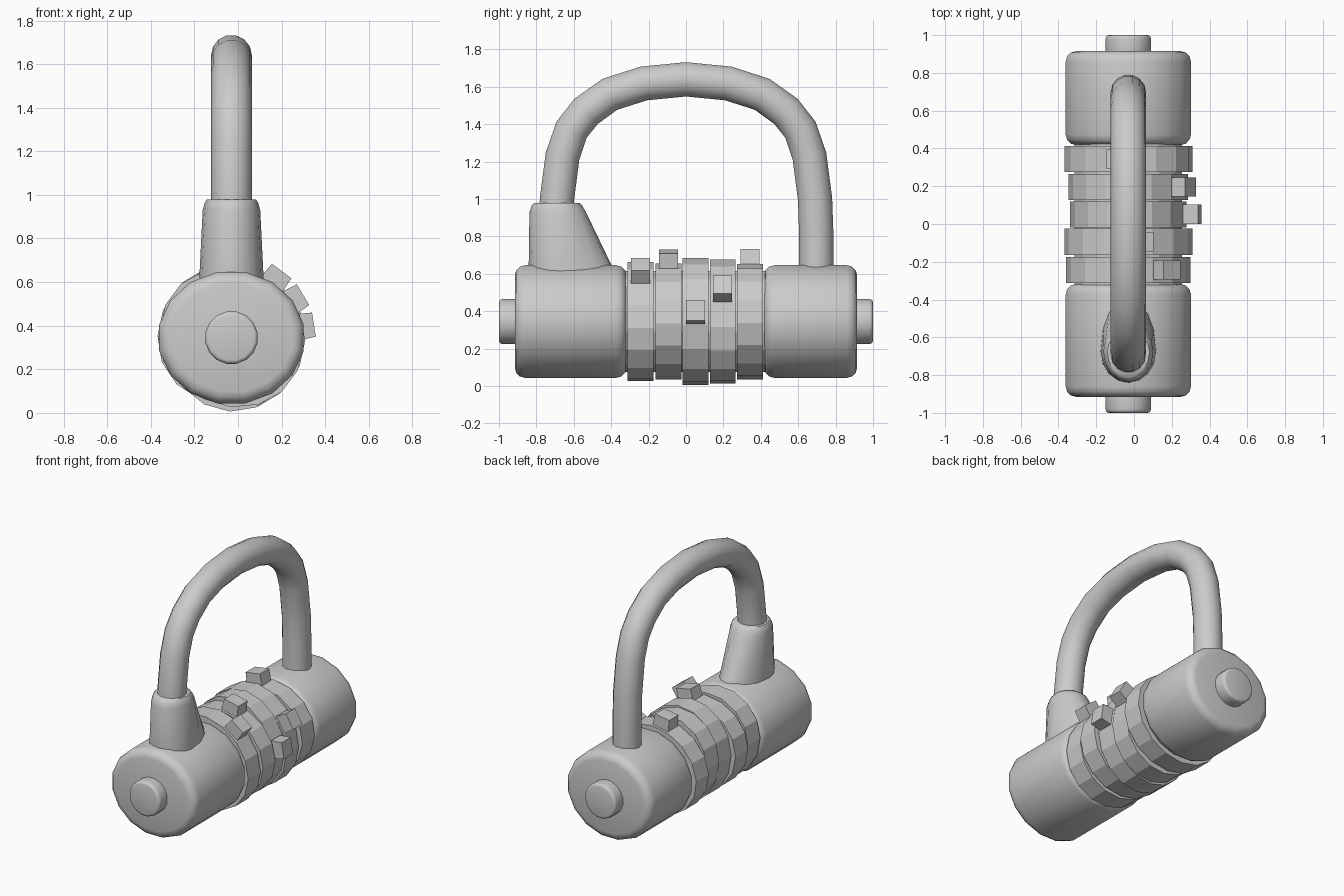
import bpy, bmesh
from math import sin, cos, pi, radians
from mathutils import Matrix, Vector

if "Cube" in bpy.data.objects:
    bpy.data.objects.remove(bpy.data.objects["Cube"])

CX, CZ = -0.03, 0.345      # axis of the lock body


def loft(name, rings, smooth=None):
    """Skin a list of closed rings and cap both ends."""
    bm = bmesh.new()
    rows = [[bm.verts.new(p) for p in ring] for ring in rings]
    n = len(rows[0])
    for a, b in zip(rows, rows[1:]):
        for i in range(n):
            j = (i + 1) % n
            bm.faces.new((a[i], a[j], b[j], b[i]))
    bm.faces.new(rows[0])
    bm.faces.new(rows[-1])
    bmesh.ops.recalc_face_normals(bm, faces=bm.faces)
    me = bpy.data.meshes.new(name)
    bm.to_mesh(me)
    bm.free()
    ob = bpy.data.objects.new(name, me)
    bpy.context.collection.objects.link(ob)
    if smooth:
        bpy.ops.object.select_all(action='DESELECT')
        ob.select_set(True)
        bpy.context.view_layer.objects.active = ob
        bpy.ops.object.shade_smooth_by_angle(angle=radians(smooth))
    return ob


def turned(name, profile, rx, rz, n=16, rot=0.0, smooth=None):
    """Slightly oval turned part along y; profile is (y, inset)."""
    rings = []
    for y, inset in profile:
        ring = []
        for i in range(n):
            a = 2 * pi * (i + 0.5) / n
            u, v = (rx - inset) * cos(a), (rz - inset) * sin(a)
            ring.append((CX + u * cos(rot) - v * sin(rot), y,
                         CZ + u * sin(rot) + v * cos(rot)))
        rings.append(ring)
    return loft(name, rings, smooth)


# rounded end housings and end buttons
def rounded(y0, y1, r):
    steps = [(r * (1 - cos(t)), r * (1 - sin(t))) for t in (0, pi / 6, pi / 3, pi / 2)]
    return [(y0 + d, k) for d, k in steps] + [(y1 - d, k) for d, k in reversed(steps)]


turned("front_housing", rounded(-0.915, -0.318, 0.055), 0.338, 0.307, smooth=50)
turned("back_housing", rounded(0.418, 0.915, 0.055), 0.338, 0.307, smooth=50)
turned("front_button", rounded(-1.0, -0.88, 0.018), 0.122, 0.122, smooth=50)
turned("back_button", rounded(0.88, 1.0, 0.018), 0.122, 0.122, smooth=50)
turned("core", [(-0.35, 0), (0.45, 0)], 0.29, 0.275)

# dial wheels, each turned to its own angle, with a raised tab
for k, (y, ang) in enumerate(zip((-0.244, -0.094, 0.051, 0.196, 0.343),
                                 (53, 78, 9, 31, 99))):
    turned(f"dial_{k + 1}", [(y - 0.069, 0), (y + 0.069, 0)], 0.34, 0.308,
           rot=radians(ang - 90))
    a = radians(ang)
    out, side = Vector((cos(a), 0, sin(a))), Vector((-sin(a), 0, cos(a)))
    c = Vector((CX, y, CZ))
    rings = []
    for r, w in ((0.28, 0.062), (0.383, 0.056)):
        rings.append([c + out * r + side * (w * s) + Vector((0, 0.051 * t, 0))
                      for s, t in ((-1, -1), (1, -1), (1, 1), (-1, 1))])
    loft(f"dial_tab_{k + 1}", rings)

# tapered sleeve at the foot of the shackle
rings = []
for z, back, front, hx in ((0.50, -0.842, -0.325, 0.148), (0.65, -0.841, -0.40, 0.146),
                           (0.93, -0.837, -0.535, 0.132), (0.965, -0.825, -0.555, 0.122),
                           (0.98, -0.81, -0.57, 0.112)):
    ring = []
    for i in range(16):
        a = 2 * pi * i / 16
        reach = (front + 0.675) if sin(a) > 0 else (-0.675 - back)
        ring.append((CX + hx * cos(a), -0.675 + reach * sin(a), z))
    rings.append(ring)
loft("shackle_sleeve", rings, smooth=50)

# shackle tube swept along a mirrored arch
half = [(0.697, 0.5), (0.697, 0.8), (0.69, 1.0), (0.66, 1.23), (0.612, 1.37),
        (0.535, 1.468), (0.407, 1.56), (0.225, 1.618)]
path = [(-y, z) for y, z in half] + [(0, 1.64)] + half[::-1]
rings = []
for i, (y, z) in enumerate(path):
    p, q = path[max(i - 1, 0)], path[min(i + 1, len(path) - 1)]
    t = Vector((0, q[0] - p[0], q[1] - p[1])).normalized()
    nrm = Vector((0, -t.z, t.y))
    rings.append([Vector((CX, y, z)) + 0.094 * (Vector((cos(b), 0, 0)) + nrm * sin(b))
                  for b in (2 * pi * j / 14 for j in range(14))])
loft("shackle", rings, smooth=50)
